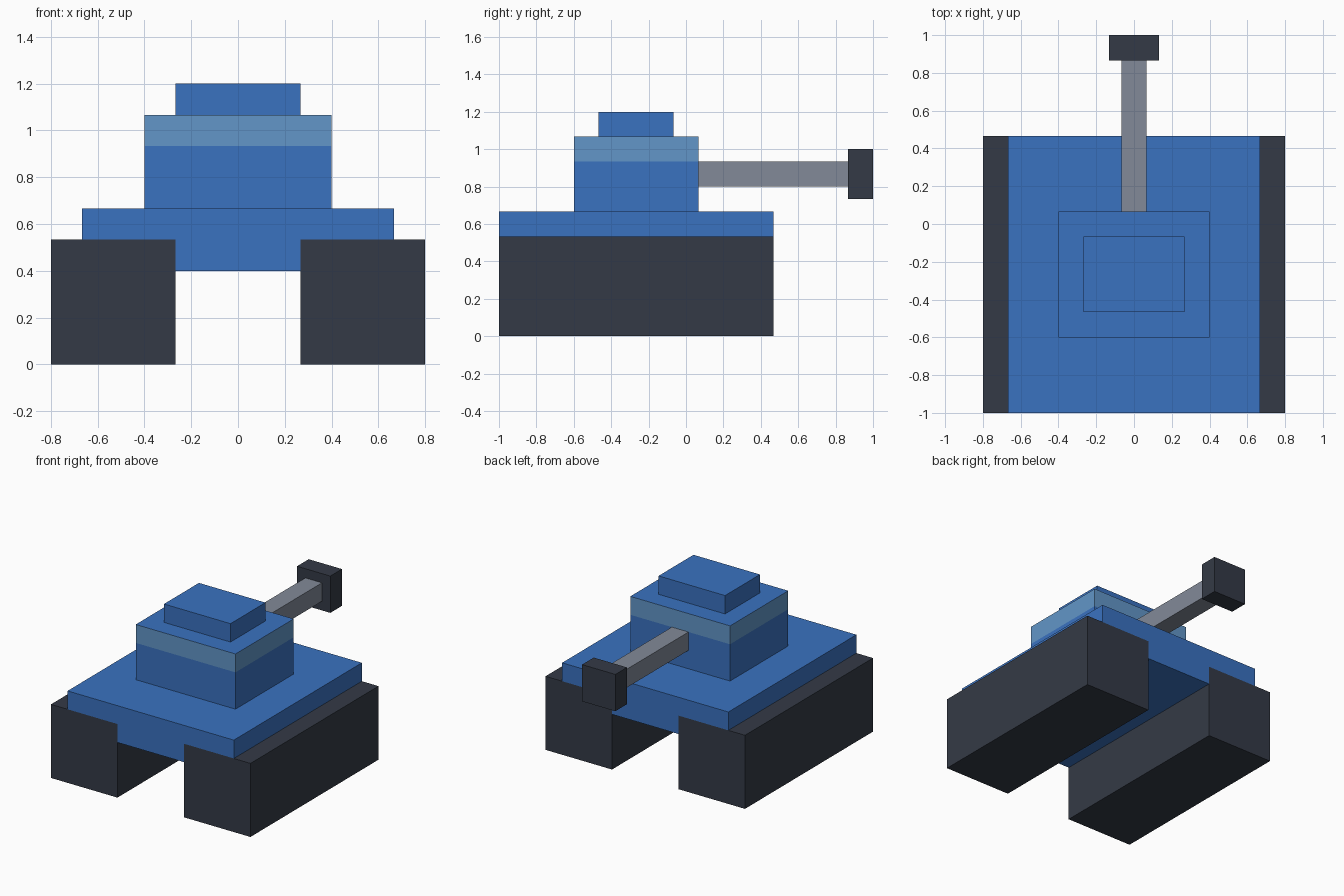
import bpy
import bmesh

cube = bpy.data.objects.get("Cube")
if cube:
    bpy.data.objects.remove(cube, do_unlink=True)

U = 2 / 30  # the whole model sits on this block grid


def material(name, rgb):
    mat = bpy.data.materials.new(name)
    mat.use_nodes = True
    mat.diffuse_color = (*rgb, 1)
    mat.node_tree.nodes["Principled BSDF"].inputs["Base Color"].default_value = (*rgb, 1)
    return mat


blue = material("body blue", (0.042, 0.168, 0.527))
light_blue = material("band light blue", (0.122, 0.305, 0.578))
dark = material("dark slate", (0.034, 0.042, 0.061))
grey = material("barrel grey", (0.223, 0.254, 0.314))


def add_object(name, bm, *mats):
    bmesh.ops.recalc_face_normals(bm, faces=bm.faces)
    mesh = bpy.data.meshes.new(name)
    bm.to_mesh(mesh)
    bm.free()
    for mat in mats:
        mesh.materials.append(mat)
    obj = bpy.data.objects.new(name, mesh)
    bpy.context.collection.objects.link(obj)
    return obj


def box_mesh(*spans):
    """Box from (low, high) spans on x, y and z, in grid units."""
    bm = bmesh.new()
    bmesh.ops.create_cube(bm, size=1)
    for v in bm.verts:
        for axis, (low, high) in enumerate(spans):
            v.co[axis] = (high if v.co[axis] > 0 else low) * U
    return bm


# Tracks
for side, span in (("left", (4, 12)), ("right", (-12, -4))):
    add_object(f"{side}_track", box_mesh(span, (-15, 7), (0, 8)), dark)

# Hull: wide deck with a narrower belly between the tracks
half = [(4, 6), (4, 8), (10, 8), (10, 10)]
outline = half + [(-x, z) for x, z in reversed(half)]
bm = bmesh.new()
face = bm.faces.new([bm.verts.new((x * U, -15 * U, z * U)) for x, z in outline])
sweep = bmesh.ops.extrude_face_region(bm, geom=[face], use_keep_orig=True)
moved = [g for g in sweep["geom"] if isinstance(g, bmesh.types.BMVert)]
bmesh.ops.translate(bm, verts=moved, vec=(0, 22 * U, 0))
add_object("hull", bm, blue)

# Turret, with a light band around the top of its walls
bm = box_mesh((-6, 6), (-9, 1), (10, 16))
bmesh.ops.bisect_plane(bm, geom=bm.verts[:] + bm.edges[:] + bm.faces[:],
                       plane_co=(0, 0, 14 * U), plane_no=(0, 0, 1))
bm.normal_update()
for f in bm.faces:
    if abs(f.normal.z) < 0.5 and f.calc_center_median().z > 14 * U:
        f.material_index = 1
add_object("turret", bm, blue, light_blue)

# Hatch, barrel and muzzle
add_object("hatch", box_mesh((-4, 4), (-7, -1), (16, 18)), blue)
add_object("barrel", box_mesh((-1, 1), (1, 13), (12, 14)), grey)
add_object("muzzle", box_mesh((-2, 2), (13, 15), (11, 15)), dark)
